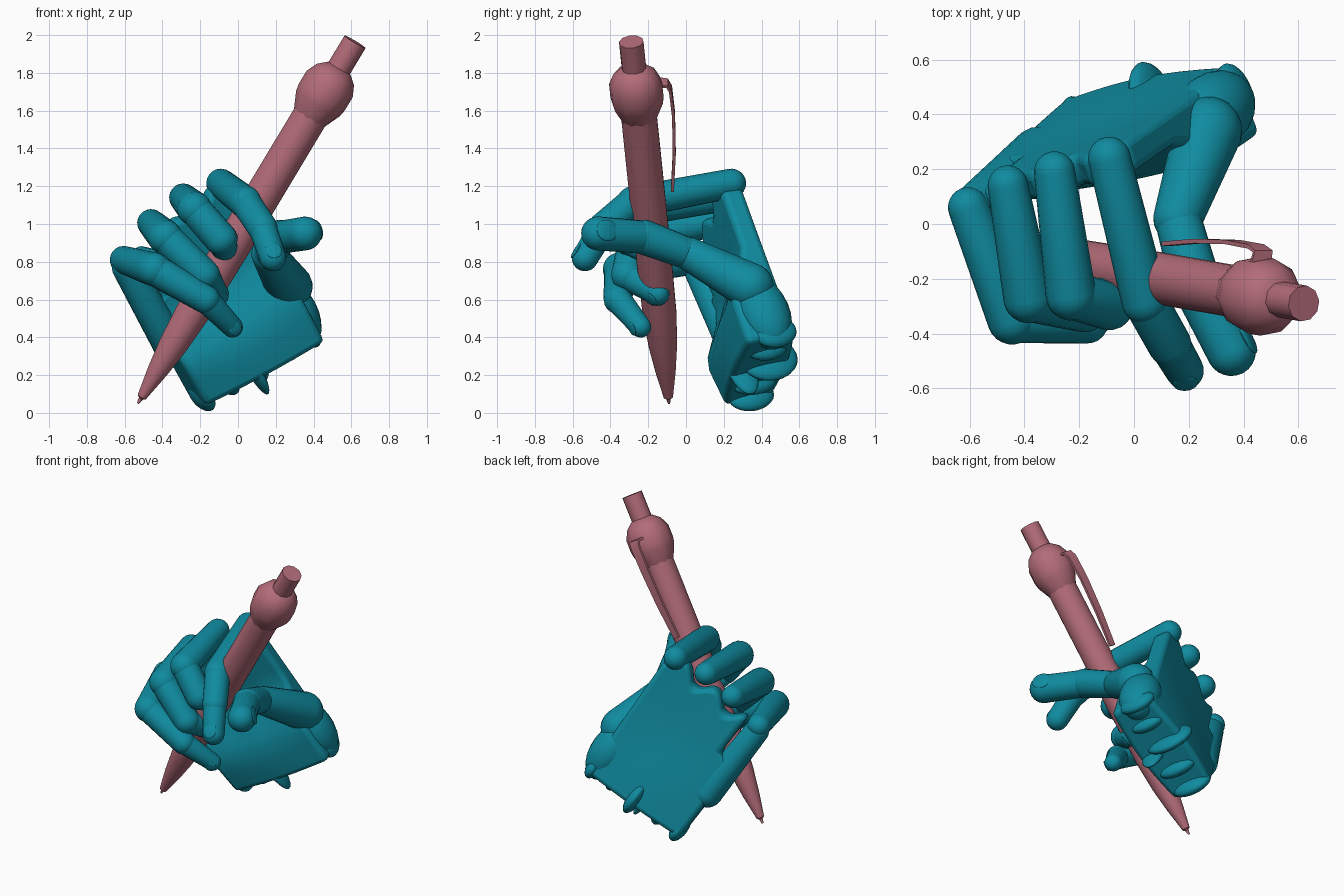
import bpy, bmesh, math
from mathutils import Vector as V

if "Cube" in bpy.data.objects:
    bpy.data.objects.remove(bpy.data.objects["Cube"])

def material(name, col):
    m = bpy.data.materials.new(name)
    m.diffuse_color = col
    m.use_nodes = True
    m.node_tree.nodes["Principled BSDF"].inputs["Base Color"].default_value = m.diffuse_color
    return m

TEAL = material("teal", (0.005, 0.26, 0.35, 1))
ROSE = material("rose", (0.45, 0.15, 0.19, 1))

def finish(name, bm, mat, angle=40, bevel=0):
    bmesh.ops.recalc_face_normals(bm, faces=bm.faces)
    me = bpy.data.meshes.new(name)
    bm.to_mesh(me)
    bm.free()
    ob = bpy.data.objects.new(name, me)
    bpy.context.collection.objects.link(ob)
    me.materials.append(mat)
    bpy.ops.object.select_all(action='DESELECT')
    ob.select_set(True)
    bpy.context.view_layer.objects.active = ob
    bpy.ops.object.shade_smooth_by_angle(angle=math.radians(angle))
    if bevel:
        b = ob.modifiers.new("bevel", 'BEVEL')
        b.width, b.segments = bevel, 3
        b.limit_method, b.angle_limit = 'ANGLE', math.radians(45)
    return ob

def lathe(name, p, q, profile, mat, sides=20, angle=40):
    """Revolve (distance, radius) pairs about the axis p -> q."""
    p, d = V(p), (V(q) - V(p)).normalized()
    rot = d.to_track_quat('Z', 'Y')
    bm = bmesh.new()
    rings = []
    for t, r in profile:
        rings.append([bm.verts.new(p + rot @ V((r * math.cos(a), r * math.sin(a), t)))
                      for a in (2 * math.pi * i / sides for i in range(sides))])
    for a, b in zip(rings, rings[1:]):
        for i in range(sides):
            j = (i + 1) % sides
            bm.faces.new((a[i], a[j], b[j], b[i]))
    bm.faces.new(rings[0][::-1])
    bm.faces.new(rings[-1])
    return finish(name, bm, mat, angle)

def capsule(name, p, q, r0, r1):
    n, L = 6, (V(q) - V(p)).length
    angs = [math.pi / 2 * (0.03 + 0.97 * i / n) for i in range(n + 1)]
    prof = [(-r0 * math.cos(a), r0 * math.sin(a)) for a in angs]
    prof += [(L + r1 * math.cos(a), r1 * math.sin(a)) for a in reversed(angs)]
    return lathe(name, p, q, prof, TEAL, angle=60)

def blob(name, c, size, along=(0, 0, 1), up=(0, 1, 0)):
    """Ellipsoid with z along one direction and y towards another."""
    z = V(along).normalized()
    x = V(up).cross(z).normalized()
    y = z.cross(x)
    bm = bmesh.new()
    bmesh.ops.create_uvsphere(bm, u_segments=20, v_segments=12, radius=1)
    for v in bm.verts:
        v.co = V(c) + x * v.co.x * size[0] + y * v.co.y * size[1] + z * v.co.z * size[2]
    return finish(name, bm, TEAL, 60)

# Pen: tip, barrel, collar and push button
tip, end = V((-0.53, -0.09, 0.05)), V((0.62, -0.29, 1.965))
axis = (end - tip).normalized()
lathe("pen_body", tip, end, [(0, .006), (.03, .012), (.04, .025), (.2, .054), (.36, .076),
      (.56, .09), (1.0, .095), (1.80, .095)], ROSE, 24)
lathe("pen_collar", tip, end, [(1.77, .095), (1.86, .136), (1.90, .143), (1.98, .143),
      (2.04, .115), (2.08, .068)], ROSE, 10, 60)
lathe("pen_button", tip, end, [(2.06, .066), (2.242, .066)], ROSE, 10)

# Pen clip: thin swept strip
path = [(.46, -.15, 1.75), (.47, -.10, 1.745), (.445, -.082, 1.715), (.36, -.066, 1.58),
        (.24, -.062, 1.38), (.12, -.072, 1.18)]
side = axis.cross(V((0, 1, 0))).normalized()
bm = bmesh.new()
rings = []
for i, pt in enumerate(path):
    t = (V(path[min(i + 1, 5)]) - V(path[max(i - 1, 0)])).normalized()
    o = t.cross(side) * .008
    w = side * (.042 - .004 * i)
    rings.append([bm.verts.new(V(pt) + a) for a in (w + o, w - o, -w - o, -w + o)])
for a, b in zip(rings, rings[1:]):
    for i in range(4):
        bm.faces.new((a[i], a[i - 1], b[i - 1], b[i]))
bm.faces.new(rings[0])
bm.faces.new(rings[-1])
finish("pen_clip", bm, ROSE)

# Palm: bilinear slab between knuckle line and wrist line, thicker at the heel
P1, P2 = V((-.08, .27, 1.28)), V((-.66, .10, .80))
W1, W2 = V((.37, .58, .42)), V((-.26, .455, .08))
N = V((.36, -.92, -.17)).normalized()      # towards the palm side
A = (W1 - P1 + W2 - P2).normalized()       # towards the wrist

def on_palm(u, v, d=0):
    return P1.lerp(P2, u).lerp(W1.lerp(W2, u), v) + N * d

def step(a, b, x):
    x = min(max((x - a) / (b - a), 0), 1)
    return x * x * (3 - 2 * x)

NU, NV = 18, 12
bm = bmesh.new()
grid = {}
def gv(i, j, f):
    if (i, j, f) not in grid:
        u, v = i / NU, j / NV
        thick = .12 + .15 * step(.4, .75, v) + .03 * math.sin(math.pi * u) * step(.6, .9, v)
        back = -.03 * math.sin(math.pi * u) * step(.3, .9, v)
        v += (1 - v) ** 3 * .1 * math.cos(3 * math.pi * u) ** 2
        grid[i, j, f] = bm.verts.new(on_palm(u, v, thick if f else back))
    return grid[i, j, f]
# cells kept; a cleft separates the little finger side
cells = {(i, j) for i in range(NU) for j in range(NV) if not (i >= 15 and j < 4)}
for i, j in cells:
    c = [(i, j), (i + 1, j), (i + 1, j + 1), (i, j + 1)]
    for f in (0, 1):
        bm.faces.new([gv(*k, f) for k in c])
    for n, (di, dj) in enumerate([(0, -1), (1, 0), (0, 1), (-1, 0)]):
        if (i + di, j + dj) not in cells:
            a, b = c[n], c[(n + 1) % 4]
            bm.faces.new((gv(*a, 0), gv(*b, 0), gv(*b, 1), gv(*a, 1)))
finish("palm", bm, TEAL, 40, .03)

# Outer metacarpal and thumb mound
capsule("outer_metacarpal", (-.59, .06, .77), (-.35, .26, .35), .078, .095)
blob("thumb_mound", (.29, .41, .53), (.13, .14, .22), A, N)

# Wrist: row of rounded discs standing on edge along the wrist line
for k, (u, v, d, rn, ra) in enumerate([(.03, .96, .10, .12, .09), (.24, .96, .12, .12, .08),
                                       (.48, .95, .07, .16, .13), (.74, .97, .13, .13, .08),
                                       (.95, .98, .12, .13, .09)]):
    blob(f"wrist_disc_{k}", on_palm(u, v, d), (.05, rn, ra), A, N)
blob("wrist_tab", (.08, .29, .24), (.035, .08, .17), A, N)

# Fingers: joint positions, radii and nail direction
fingers = {
    "index": ([(-.09, .24, 1.215), (.04, -.28, 1.115), (.13, -.44, .98), (.185, -.535, .82)],
              [.078, .086, .08, .07], (.1, -.85, .5)),
    "middle": ([(-.29, .19, 1.14), (-.23, -.26, 1.08), (-.09, -.30, .92), (-.06, -.2, .85)],
               [.075, .092, .088, .066], (.3, -.9, -.3)),
    "ring": ([(-.46, .14, 1.005), (-.385, -.27, .93), (-.18, -.31, .73), (-.11, -.15, .63)],
             [.074, .092, .086, .062], (.3, -.9, -.3)),
    "little": ([(-.605, .06, .81), (-.445, -.35, .76), (-.17, -.36, .60), (-.03, -.24, .455)],
               [.074, .09, .076, .056], (.3, -.9, -.2)),
    "thumb": ([(.27, .34, .67), (.16, .02, .84), (.225, -.22, .93), (.355, -.465, .95)],
              [.125, .09, .093, .09], (.9, -.1, .2)),
}
for name, (pts, rad, nail) in fingers.items():
    for s, part in enumerate(("base", "middle", "tip")):
        k = .94 if s else 1
        capsule(f"{name}_{part}", pts[s], pts[s + 1], rad[s] * k, rad[s + 1])
    along = (V(pts[3]) - V(pts[2])).normalized()
    up = V(nail) - along * V(nail).dot(along)
    up.normalize()
    r = rad[3]
    blob(f"{name}_nail", V(pts[3]) + up * r * .87 - along * r * .15, (r * .65, r * .16, r * .7), along, up)
